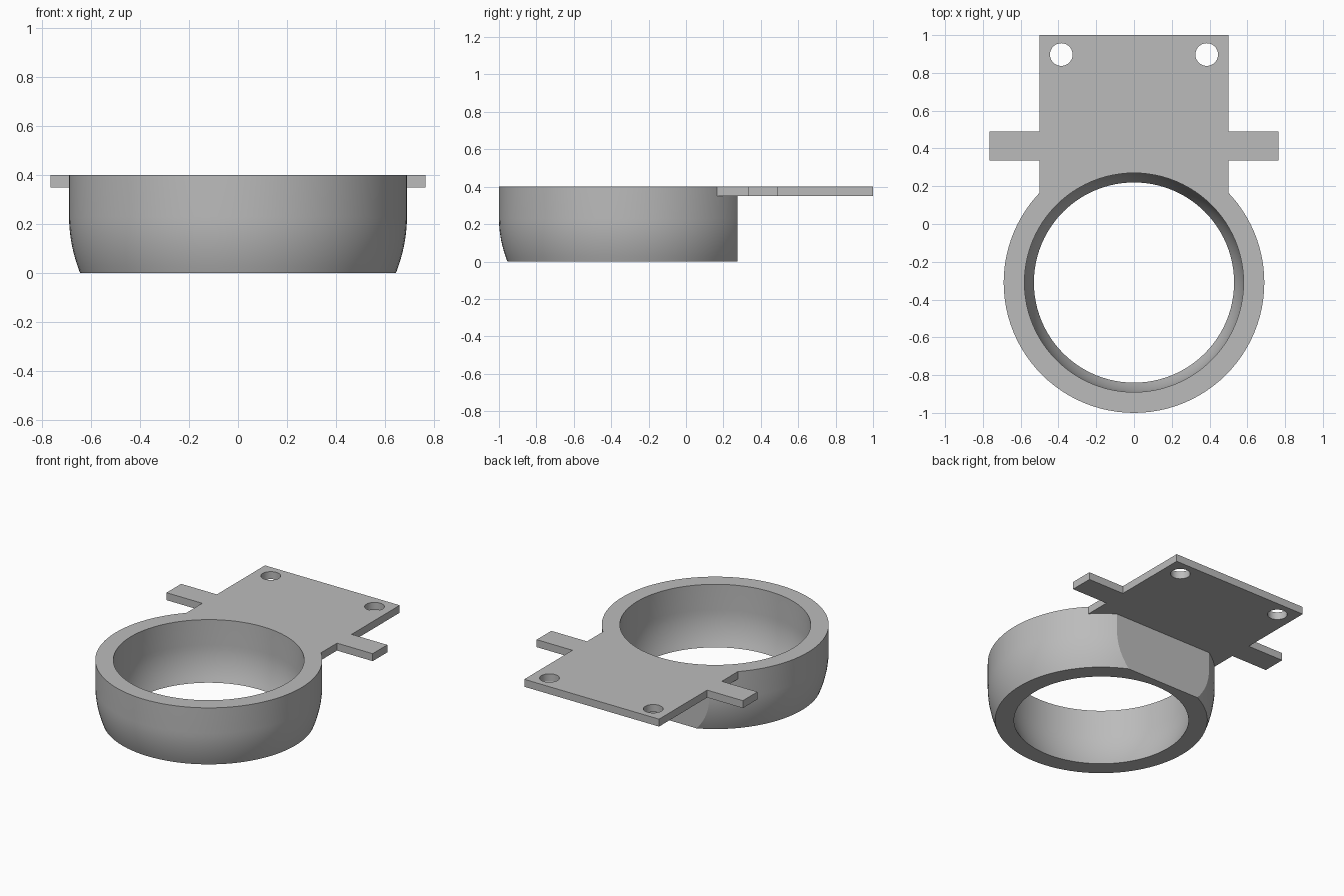
import bpy, bmesh, math
from mathutils import Matrix, Vector

default = bpy.data.objects.get("Cube")
if default:
    bpy.data.objects.remove(default, do_unlink=True)

CENTRE_Y = -0.31   # axis of the ring
TOP = 0.4
FLAT_Y = 0.275     # flat cut on the back of the ring

grey = bpy.data.materials.new("plain grey")
grey.use_nodes = True
colour = (0.5, 0.5, 0.5, 1)
grey.diffuse_color = colour
grey.node_tree.nodes["Principled BSDF"].inputs["Base Color"].default_value = colour


def finish(bm, name):
    bmesh.ops.recalc_face_normals(bm, faces=bm.faces)
    mesh = bpy.data.meshes.new(name)
    bm.to_mesh(mesh)
    bm.free()
    mesh.materials.append(grey)
    obj = bpy.data.objects.new(name, mesh)
    bpy.context.collection.objects.link(obj)
    return obj


def revolve(profile, steps=96):
    """Solid of revolution about the ring axis from (radius, z) points."""
    bm = bmesh.new()
    rings = []
    for r, z in profile:
        circle = bmesh.ops.create_circle(
            bm, radius=r, segments=steps,
            matrix=Matrix.Translation((0, CENTRE_Y, z)))
        rings.append(circle["verts"])
    for a, b in zip(rings, rings[1:]):
        for i in range(steps):
            j = (i + 1) % steps
            bm.faces.new((a[i], a[j], b[j], b[i]))
    bm.faces.new(rings[0])
    bm.faces.new(rings[-1])
    return bm


def curved_wall(r_low, r_high, height, steps=8):
    """Quarter-ellipse easing from the narrow foot to the straight wall."""
    points = []
    for i in range(steps + 1):
        t = i / steps
        points.append((r_high - (r_high - r_low) * (1 - t) ** 2, height * t))
    return points


def combine(target, other, operation):
    mod = target.modifiers.new(operation.lower(), "BOOLEAN")
    mod.operation = operation
    mod.solver = "EXACT"
    mod.object = other
    bpy.context.view_layer.objects.active = target
    bpy.ops.object.modifier_apply(modifier=mod.name)
    bpy.data.objects.remove(other, do_unlink=True)


# Ring body, cut flat at the back
bm = revolve(curved_wall(0.645, 0.69, 0.23) + [(0.69, TOP)])
cut = bmesh.ops.bisect_plane(
    bm, geom=bm.verts[:] + bm.edges[:] + bm.faces[:],
    plane_co=Vector((0, FLAT_Y, 0)), plane_no=Vector((0, 1, 0)), clear_outer=True)
bmesh.ops.holes_fill(bm, edges=[e for e in bm.edges if e.is_boundary])
holder = finish(bm, "ring_holder")

# Mounting plate with side tabs, outlined on one side and mirrored
half = [(0.5, 0), (0.5, 0.335), (0.765, 0.335), (0.765, 0.49), (0.5, 0.49), (0.5, 1)]
outline = half + [(-x, y) for x, y in reversed(half)]
bm = bmesh.new()
face = bm.faces.new([bm.verts.new((x, y, TOP - 0.05)) for x, y in outline])
up = bmesh.ops.extrude_face_region(bm, geom=[face])
bmesh.ops.translate(bm, vec=(0, 0, 0.05),
                    verts=[v for v in up["geom"] if isinstance(v, bmesh.types.BMVert)])
if not face.is_valid or len(bm.faces) < len(outline) + 2:
    bmesh.ops.holes_fill(bm, edges=[e for e in bm.edges if e.is_boundary])
combine(holder, finish(bm, "mounting_plate"), "UNION")

# Ring opening
bm = revolve([(0.53, -0.1)] + curved_wall(0.53, 0.58, 0.23) + [(0.58, TOP + 0.1)])
combine(holder, finish(bm, "opening_cutter"), "DIFFERENCE")

# Screw holes
for side in (-1, 1):
    bm = bmesh.new()
    bmesh.ops.create_cone(bm, cap_ends=True, segments=40, radius1=0.06, radius2=0.06,
                          depth=0.3, matrix=Matrix.Translation((side * 0.385, 0.897, TOP)))
    combine(holder, finish(bm, "screw_hole_cutter"), "DIFFERENCE")

# Smooth curved walls, crisp edges
for obj in bpy.context.selected_objects:
    obj.select_set(False)
holder.select_set(True)
bpy.context.view_layer.objects.active = holder
bpy.ops.object.shade_smooth_by_angle(angle=math.radians(25))
